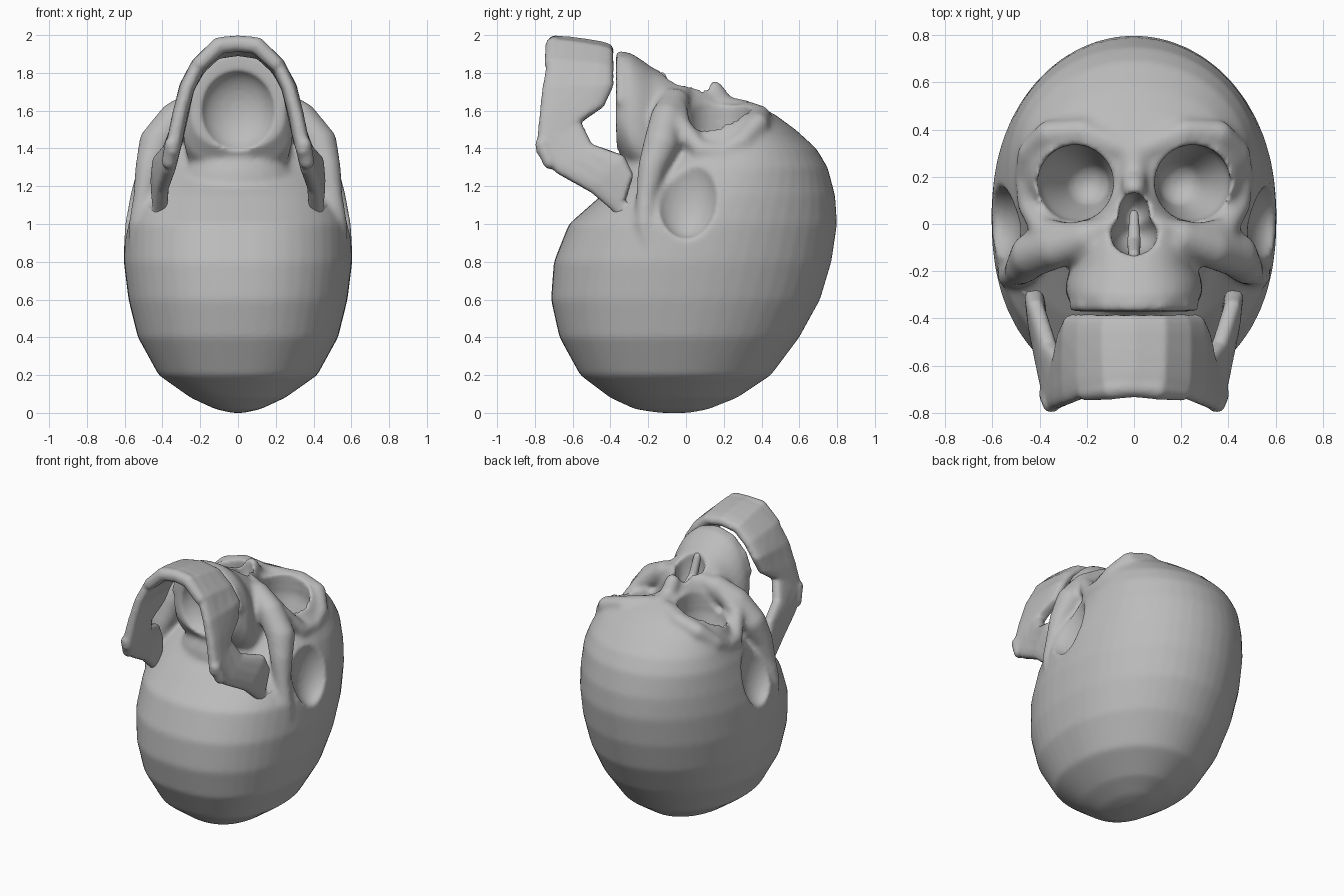
import bpy, bmesh
from math import sin, cos, pi
from mathutils import Vector, Matrix

old = bpy.data.objects.get("Cube")
if old:
    bpy.data.objects.remove(old)

bone = bpy.data.materials.new("bone_grey")
bone.use_nodes = True
GREY = (0.5, 0.5, 0.5, 1)
bone.diffuse_color = GREY
bone.node_tree.nodes["Principled BSDF"].inputs["Base Color"].default_value = GREY


def finish(name, bm):
    bmesh.ops.recalc_face_normals(bm, faces=bm.faces)
    mesh = bpy.data.meshes.new(name)
    bm.to_mesh(mesh)
    bm.free()
    mesh.materials.append(bone)
    obj = bpy.data.objects.new(name, mesh)
    bpy.context.collection.objects.link(obj)
    return obj


def loft(bm, rings):
    """Skin a list of equal-length rings and cap both ends."""
    loops = [[bm.verts.new(p) for p in ring] for ring in rings]
    n = len(loops[0])
    for a, b in zip(loops, loops[1:]):
        for i in range(n):
            j = (i + 1) % n
            bm.faces.new((a[i], a[j], b[j], b[i]))
    bm.faces.new(loops[0][::-1])
    bm.faces.new(loops[-1])


def blob(bm, centre, radii):
    m = Matrix.Translation(centre) @ Matrix.Diagonal((*radii, 1))
    bmesh.ops.create_icosphere(bm, subdivisions=3, radius=1, matrix=m)


def chain(bm, points, sides=(1, -1)):
    """Run overlapping balls along a path of (x, y, z, radius)."""
    for s in sides:
        for a, b in zip(points, points[1:]):
            a, b = Vector(a), Vector(b)
            steps = max(2, int((b - a).length / (0.3 * min(a[3], b[3]))))
            for k in range(steps + 1):
                x, y, z, r = a.lerp(b, k / steps)
                blob(bm, (s * x, y, z), (r, r, r))


def power(v, e):
    return abs(v) ** e * (1 if v >= 0 else -1)


def fuse(obj, size, smooth=0):
    m = obj.modifiers.new("fuse", 'REMESH')
    m.mode, m.voxel_size = 'VOXEL', size
    if smooth:
        m = obj.modifiers.new("soften", 'SMOOTH')
        m.factor, m.iterations = 0.5, smooth


def apply_all(obj):
    bpy.context.view_layer.update()
    graph = bpy.context.evaluated_depsgraph_get()
    mesh = bpy.data.meshes.new_from_object(obj.evaluated_get(graph))
    obj.modifiers.clear()
    obj.data = mesh


def shade(obj):
    obj.data.polygons.foreach_set("use_smooth", [True] * len(obj.data.polygons))


skull = bmesh.new()

# Braincase: height, occiput y, crown y, half width
case = [(0, -.14, .02, .03), (.02, -.27, .12, .12), (.08, -.4, .27, .25), (.2, -.56, .45, .42),
        (.4, -.67, .6, .53), (.6, -.715, .71, .58), (.8, -.7, .77, .605), (1, -.62, .8, .6),
        (1.15, -.45, .79, .57), (1.3, -.25, .75, .53), (1.4, -.15, .69, .49),
        (1.5, -.05, .58, .44), (1.58, .05, .47, .37), (1.63, .12, .37, .26)]
rings = []
for z, y0, y1, w in case:
    mid = y0 + (y1 - y0) * 0.5
    ring = []
    for i in range(48):
        a = 2 * pi * i / 48
        e = 1.0 if sin(a) > 0 else 0.86
        ring.append((w * power(cos(a), e), mid + (y1 - mid) * power(sin(a), e), z))
    rings.append(ring)
loft(skull, rings)

# Upper jaw and mid face: y, half width, front z, back z
face = [(-.37, .25, 1.9, 1.6), (-.3, .29, 1.91, 1.5), (-.25, .29, 1.88, 1.46), (-.18, .27, 1.83, 1.4),
        (-.1, .28, 1.79, 1.35), (0, .25, 1.74, 1.3), (.08, .16, 1.74, 1.3), (.2, .1, 1.66, 1.3)]
rings = []
for y, w, zf, zb in face:
    ring = []
    for i in range(32):
        a = 2 * pi * i / 32
        h = zf - zb if sin(a) > 0 else 0.2
        ring.append((w * power(cos(a), 0.85), y, zb + h * power(sin(a), 0.85)))
    rings.append(ring)
loft(skull, rings)

# Skull base, cheekbones with arches, eye socket rims, nasal bridge
blob(skull, (0, -.18, 1.2), (.3, .2, .25))
chain(skull, [(.2, -.06, 1.64, .08), (.33, -.1, 1.56, .09), (.43, -.13, 1.43, .095),
              (.47, -.18, 1.3, .075), (.5, -.21, 1.15, .055), (.53, -.22, 1, .05), (.54, -.2, .88, .04)])
chain(skull, [(.1, -.02, 1.69, .05), (.25, -.05, 1.63, .055), (.38, -.03, 1.52, .055),
              (.445, .08, 1.39, .05), (.455, .2, 1.38, .05), (.44, .3, 1.44, .055),
              (.36, .38, 1.53, .06), (.22, .39, 1.57, .06), (.08, .33, 1.59, .06), (0, .3, 1.59, .06)])
chain(skull, [(0, .3, 1.59, .07), (0, .2, 1.62, .06), (0, .15, 1.71, .05)], (1,))
# Small tooth ridges along the upper jaw
chain(skull, [(0, -.35, 1.9, .022), (.12, -.35, 1.87, .022), (.22, -.35, 1.77, .022), (.26, -.35, 1.65, .022)])
skull = finish("skull", skull)
fuse(skull, 0.016, 3)

# Hollows: eye sockets, nose, temples, palate
cut = bmesh.new()
chain(cut, [(.26, .17, 1.85, .165), (.245, .175, 1.5, .165), (.2, .17, 1.3, .1)])
blob(cut, (0, -.045, 1.74), (.1, .09, .22))
blob(cut, (0, .045, 1.72), (.065, .09, .2))
for s in (1, -1):
    blob(cut, (s * .6, 0, 1.17), (.13, .17, .25))
    blob(cut, (s * .35, -.235, 1.78), (.09, .06, .15))
blob(cut, (0, -.4, 1.6), (.2, .14, .22))
cut = finish("hollow_cutter", cut)
cut.hide_render = True
fuse(cut, 0.014)
apply_all(cut)
m = skull.modifiers.new("hollows", 'BOOLEAN')
m.operation, m.object, m.solver = 'DIFFERENCE', cut, 'EXACT'
fuse(skull, 0.014, 4)
apply_all(skull)
bpy.data.objects.remove(cut)
shade(skull)

# Nasal septum
septum = bmesh.new()
chain(septum, [(0, -.13, 1.78, .025), (0, -.08, 1.66, .03), (0, .04, 1.6, .02)], (1,))
septum = finish("nasal_septum", septum)
fuse(septum, 0.008, 3)
apply_all(septum)
shade(septum)

# Lower jaw: lower edge point and upper edge point at each station
half = [((.11, -.72, 1.95), (.12, -.39, 1.9)), ((.21, -.73, 1.85), (.21, -.39, 1.82)),
        ((.27, -.755, 1.72), (.27, -.39, 1.73)), ((.31, -.77, 1.58), (.29, -.44, 1.62)),
        ((.35, -.79, 1.38), (.31, -.56, 1.54)), ((.37, -.68, 1.27), (.36, -.5, 1.42)),
        ((.4, -.5, 1.17), (.42, -.33, 1.36)), ((.41, -.35, 1.04), (.43, -.28, 1.26))]
flip = Vector((-1, 1, 1))
stations = [(Vector(a) * flip, Vector(b) * flip) for a, b in reversed(half)]
stations += [(Vector((0, -.71, 1.965)), Vector((0, -.39, 1.92)))]
stations += [(Vector(a), Vector(b)) for a, b in half]
mids = [(a + b) / 2 for a, b in stations]
rings = []
for i, (a, b) in enumerate(stations):
    along = mids[min(i + 1, len(mids) - 1)] - mids[max(i - 1, 0)]
    side = along.cross(b - a).normalized()
    ring = []
    for k in range(16):
        t = 2 * pi * k / 16
        ring.append(mids[i] + (b - a) * 0.52 * power(cos(t), 0.6) + side * 0.042 * power(sin(t), 0.6))
    rings.append(ring)
jaw = bmesh.new()
loft(jaw, rings)
# Chin swelling, jaw corners and hinge knobs
chain(jaw, [(0, -.69, 1.955, .045), (.1, -.7, 1.945, .045), (.2, -.71, 1.85, .04)])
chain(jaw, [(.35, -.76, 1.42, .04), (.365, -.72, 1.33, .04)])
chain(jaw, [(.41, -.34, 1.06, .04), (.44, -.27, 1.08, .045)])
jaw = finish("lower_jaw", jaw)
fuse(jaw, 0.012, 5)
apply_all(jaw)
shade(jaw)
